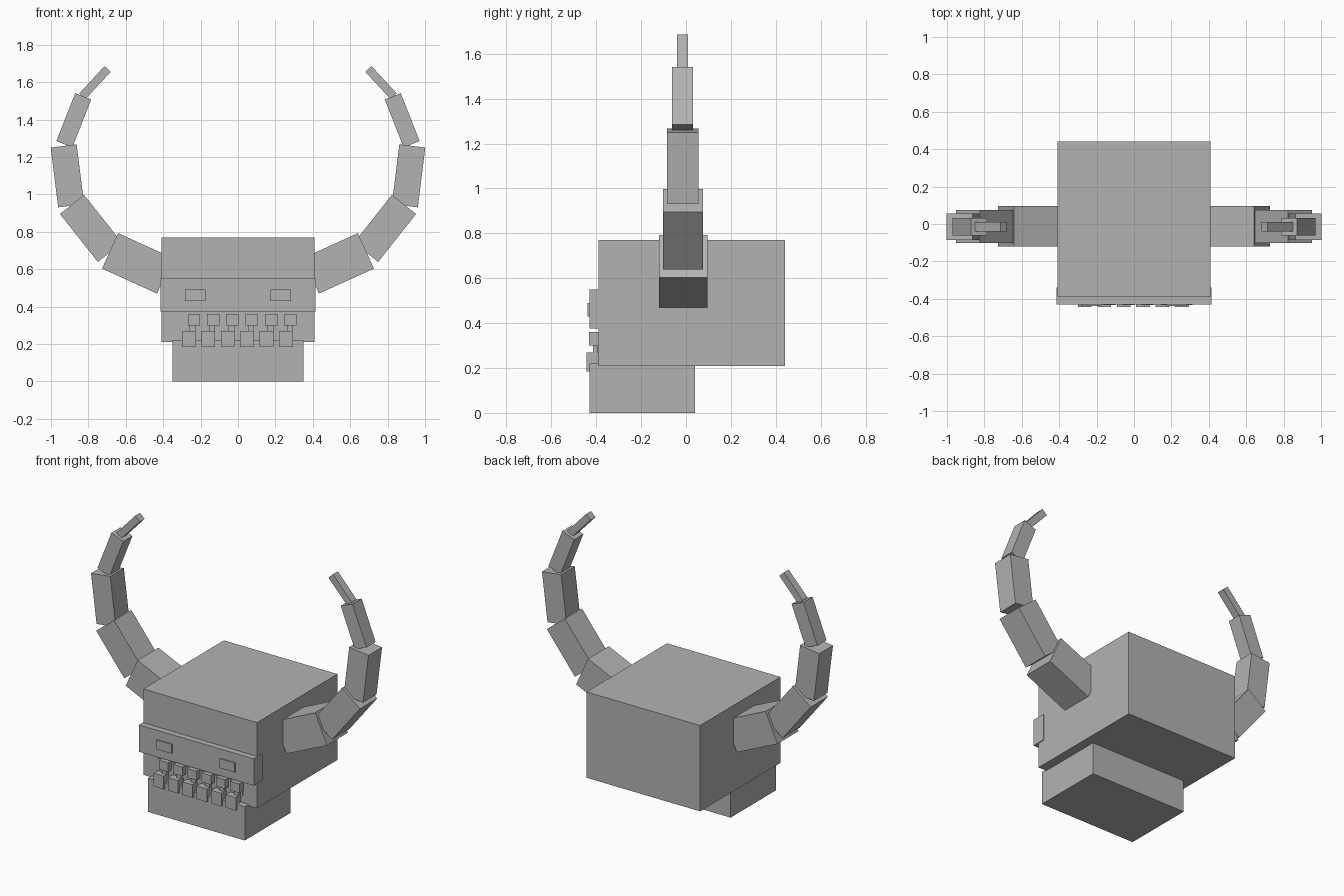
import bpy, math

grey = bpy.data.materials.new("stone grey")
grey.diffuse_color = (0.45, 0.45, 0.45, 1)


def box(name, x, y, z, tilt=0):
    """Box from (min, max) ranges, optionally tilted around y by its centre."""
    rng = (x, y, z)
    bpy.ops.mesh.primitive_cube_add(size=1, location=[(a + b) / 2 for a, b in rng])
    ob = bpy.context.object
    ob.name = name
    ob.scale = [b - a for a, b in rng]
    ob.rotation_euler = (0, tilt, 0)
    ob.data.materials.append(grey)
    return ob


# Head, jaw and brow
box("head", (-0.41, 0.41), (-0.39, 0.44), (0.21, 0.77))
box("jaw", (-0.35, 0.35), (-0.43, 0.04), (0, 0.22))
box("brow", (-0.415, 0.415), (-0.43, -0.34), (0.375, 0.55))

# Eyes: thin plates on the brow
for side in (-1, 1):
    cx = side * 0.228
    box("eye", (cx - 0.055, cx + 0.055), (-0.439, -0.43), (0.43, 0.49))

# Gum plate and two rows of teeth
box("gum", (-0.30, 0.31), (-0.396, -0.385), (0.27, 0.35))
for i in range(6):
    u = -0.235 + i * 0.103
    box("upper_tooth", (u - 0.033, u + 0.033), (-0.433, -0.385), (0.30, 0.36))
    v = -0.263 + i * 0.104
    box("lower_tooth", (v - 0.037, v + 0.037), (-0.443, -0.385), (0.185, 0.27))
    box("tooth_tip", (v + 0.005, v + 0.037), (-0.415, -0.385), (0.26, 0.305))

# Horn segments: centre x, centre z, direction (dx, dz), length, width, y range
segments = [
    (0.537, 0.631, (55, 25), 0.323, 0.208, (-0.12, 0.095)),
    (0.786, 0.818, (38, 48), 0.327, 0.165, (-0.102, 0.075)),
    (0.912, 1.099, (7.5, 60), 0.322, 0.14, (-0.085, 0.055)),
    (0.878, 1.396, (-18.5, 47), 0.275, 0.092, (-0.062, 0.032)),
    (0.765, 1.597, (-25, 27), 0.20, 0.045, (-0.04, 0.01)),
]
for side in (-1, 1):
    for cx, cz, (dx, dz), length, width, yr in segments:
        x = side * cx
        box("horn_segment", (x - width / 2, x + width / 2), yr,
            (cz - length / 2, cz + length / 2), math.atan2(side * dx, dz))
